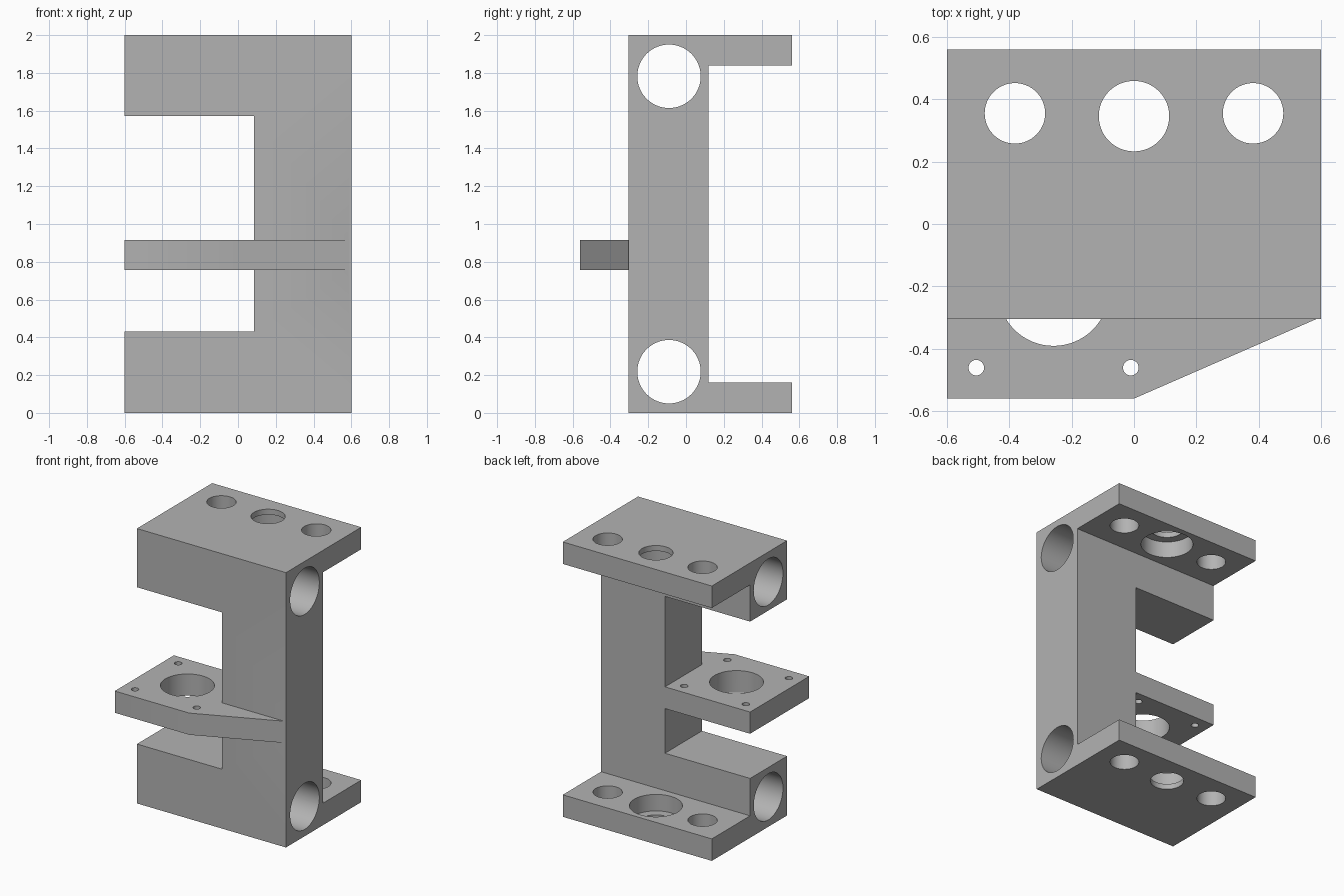
import bpy, bmesh, math
from mathutils import Matrix

cube = bpy.data.objects.get("Cube")
if cube:
    bpy.data.objects.remove(cube, do_unlink=True)

grey = bpy.data.materials.new("plain_grey")
grey.use_nodes = True
COLOR = (0.45, 0.45, 0.45, 1)
grey.diffuse_color = COLOR
grey.node_tree.nodes["Principled BSDF"].inputs["Base Color"].default_value = COLOR


def add_object(name, bm):
    bmesh.ops.recalc_face_normals(bm, faces=bm.faces)
    mesh = bpy.data.meshes.new(name)
    bm.to_mesh(mesh)
    bm.free()
    mesh.materials.append(grey)
    obj = bpy.data.objects.new(name, mesh)
    bpy.context.collection.objects.link(obj)
    return obj


def prism(name, points, offset):
    """Extrude a closed outline along an offset vector."""
    bm = bmesh.new()
    face = bm.faces.new([bm.verts.new(p) for p in points])
    result = bmesh.ops.extrude_face_region(bm, geom=[face], use_keep_orig=True)
    verts = [v for v in result["geom"] if isinstance(v, bmesh.types.BMVert)]
    bmesh.ops.translate(bm, verts=verts, vec=offset)
    return add_object(name, bm)


def cylinder(name, center, radius, depth, axis="Z", segments=64):
    bm = bmesh.new()
    turn = Matrix.Rotation(math.pi / 2, 4, "Y") if axis == "X" else Matrix()
    bmesh.ops.create_cone(bm, cap_ends=True, segments=segments, radius1=radius,
                          radius2=radius, depth=depth,
                          matrix=Matrix.Translation(center) @ turn)
    return add_object(name, bm)


def combine(target, other, operation):
    """Apply a boolean and discard the operand."""
    mod = target.modifiers.new(operation.lower(), "BOOLEAN")
    mod.operation, mod.solver, mod.object = operation, "EXACT", other
    bpy.context.view_layer.objects.active = target
    bpy.ops.object.modifier_apply(modifier=mod.name)
    bpy.data.objects.remove(other, do_unlink=True)


W = 0.6                       # half width
FRONT, BACK = -0.305, 0.12    # body faces
REACH = 0.56                  # flange and plate reach
H = 2.0
FLANGE = 0.16
SPINE = 0.085                 # inner side of the upright

# C-shaped body with upper and lower arms
outline = [(-W, 0), (W, 0), (W, H), (-W, H), (-W, 1.573),
           (SPINE, 1.573), (SPINE, 0.432), (-W, 0.432)]
bracket = prism("bracket", [(x, FRONT, z) for x, z in outline], (0, BACK - FRONT, 0))

# Mounting flanges at the back
for z in (0, H - FLANGE):
    rect = [(-W, BACK), (W, BACK), (W, REACH), (-W, REACH)]
    flange = prism("flange", [(x, y, z) for x, y in rect], (0, 0, FLANGE))
    combine(bracket, flange, "UNION")

# Motor plate in the opening, with a tapered front gusset
plate_outline = [(-W, -REACH), (0, -REACH), (0.585, FRONT), (SPINE, FRONT),
                 (SPINE, BACK), (-W, BACK)]
plate = prism("motor_plate", [(x, y, 0.757) for x, y in plate_outline], (0, 0, 0.158))
combine(bracket, plate, "UNION")

# Long rod bores, flange bolt holes and counterbored bearing seats
cutters = []
for z, seat_z in ((0.218, 0.14), (H - 0.218, H - 0.14)):
    cutters.append(cylinder("rod_bore", (0, -0.09, z), 0.168, 3, "X"))
    flange_z = FLANGE / 2 if z < 1 else H - FLANGE / 2
    for x in (-0.382, 0.382):
        cutters.append(cylinder("bolt_hole", (x, 0.355, flange_z), 0.097, 0.3))
    cutters.append(cylinder("shaft_hole", (0, 0.346, flange_z), 0.113, 0.3))
    cutters.append(cylinder("bearing_seat", (0, 0.346, seat_z), 0.175, 0.2))

# Motor opening and its four screw holes
MX, MY = -0.258, -0.213
cutters.append(cylinder("motor_opening", (MX, MY, 0.836), 0.178, 0.3))
for sx in (-1, 1):
    for sy in (-1, 1):
        cutters.append(cylinder("screw_hole", (MX + sx * 0.248, MY + sy * 0.248, 0.836),
                                0.025, 0.3, segments=32))
for cutter in cutters:
    combine(bracket, cutter, "DIFFERENCE")

# Smooth hole walls, crisp edges
bpy.ops.object.select_all(action="DESELECT")
bracket.select_set(True)
bpy.context.view_layer.objects.active = bracket
bpy.ops.object.shade_smooth_by_angle(angle=math.radians(30))
